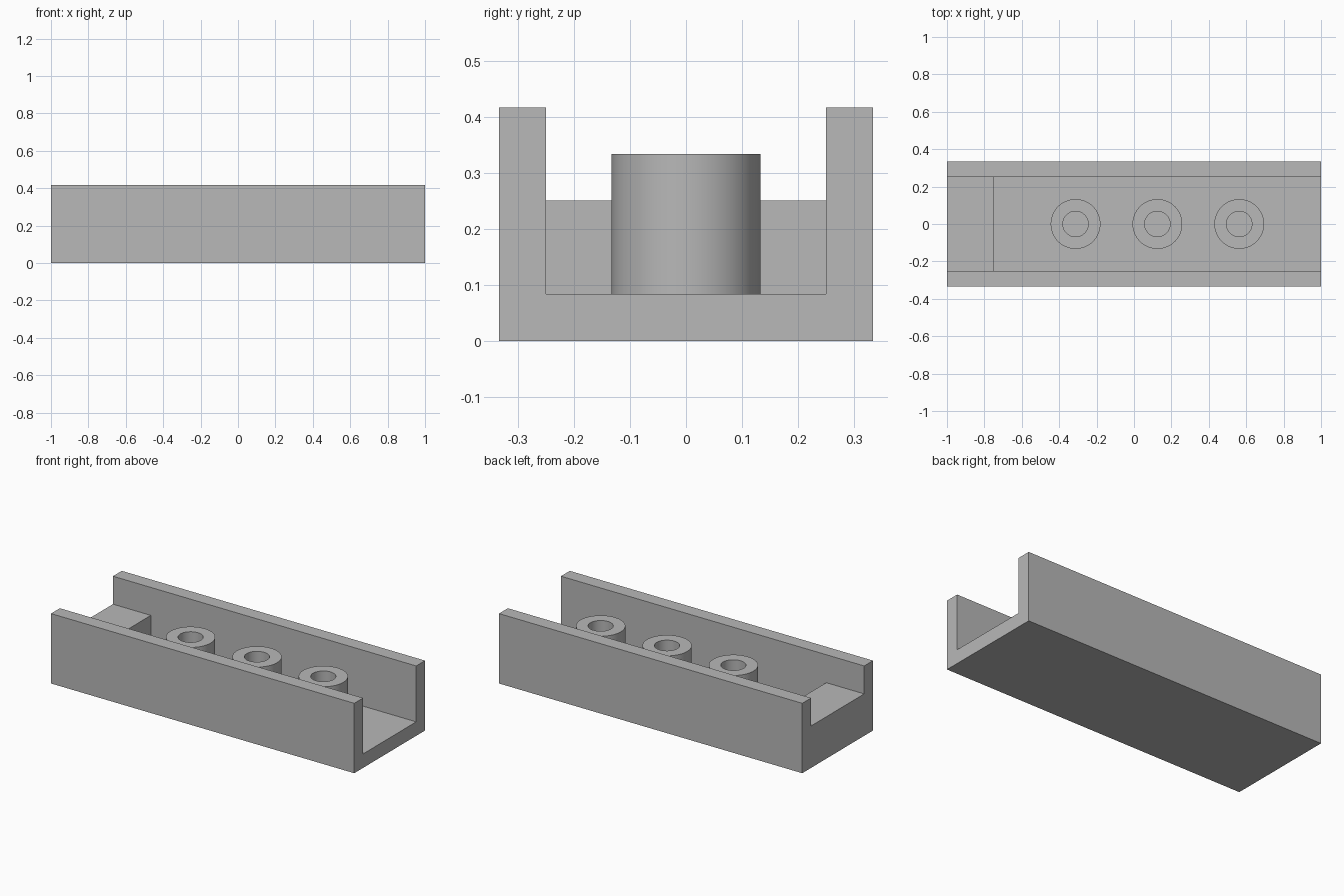
import bpy
import bmesh
from math import pi, radians
from mathutils import Matrix, Vector

if "Cube" in bpy.data.objects:
    bpy.data.objects.remove(bpy.data.objects["Cube"], do_unlink=True)

UNIT = 1 / 12                      # wall and floor thickness
LENGTH, WIDTH, HEIGHT = 2, 8 * UNIT, 5 * UNIT
LEDGE_TOP, LEDGE_X = 3 * UNIT, -0.75
POST_TOP, POST_R, HOLE_R = 4 * UNIT, 0.133, 0.068

grey = bpy.data.materials.new("plain grey")
grey.use_nodes = True
colour = (0.48, 0.48, 0.48, 1)
grey.diffuse_color = colour
grey.node_tree.nodes["Principled BSDF"].inputs["Base Color"].default_value = colour


def make_object(name, bm):
    bmesh.ops.recalc_face_normals(bm, faces=bm.faces)
    mesh = bpy.data.meshes.new(name)
    bm.to_mesh(mesh)
    bm.free()
    mesh.materials.append(grey)
    obj = bpy.data.objects.new(name, mesh)
    bpy.context.collection.objects.link(obj)
    return obj


def activate(obj):
    bpy.ops.object.select_all(action="DESELECT")
    obj.select_set(True)
    bpy.context.view_layer.objects.active = obj


# Solid block for the tray
bm = bmesh.new()
bmesh.ops.create_cube(bm, size=1)
bmesh.ops.scale(bm, vec=(LENGTH, WIDTH, HEIGHT), verts=bm.verts)
bmesh.ops.translate(bm, vec=(0, 0, HEIGHT / 2), verts=bm.verts)
tray = make_object("tray", bm)

# Stepped channel cut through the block, leaving walls, floor and end ledge
half = WIDTH / 2 - UNIT
profile = [(-1.2, LEDGE_TOP), (LEDGE_X, LEDGE_TOP), (LEDGE_X, UNIT),
           (1.2, UNIT), (1.2, 0.6), (-1.2, 0.6)]
bm = bmesh.new()
side = bm.faces.new([bm.verts.new((x, -half, z)) for x, z in profile])
extruded = bmesh.ops.extrude_face_region(bm, geom=[side])["geom"]
bmesh.ops.translate(bm, vec=(0, 2 * half, 0),
                    verts=[v for v in extruded if isinstance(v, bmesh.types.BMVert)])
cutter = make_object("channel_cutter", bm)
cutter.hide_render = True

cut = tray.modifiers.new("channel", "BOOLEAN")
cut.operation = "DIFFERENCE"
cut.solver = "EXACT"
cut.object = cutter
activate(tray)
bpy.ops.object.modifier_apply(modifier=cut.name)
bpy.data.objects.remove(cutter, do_unlink=True)

# Hollow posts along the channel, each a lathed wall standing on the floor
for i, x in enumerate((-0.3125, 0.125, 0.5625)):
    bm = bmesh.new()
    wall = [bm.verts.new((r, 0, z)) for r, z in
            ((POST_R, UNIT), (POST_R, POST_TOP), (HOLE_R, POST_TOP), (HOLE_R, UNIT))]
    edges = [bm.edges.new(pair) for pair in zip(wall, wall[1:])]
    bmesh.ops.spin(bm, geom=wall + edges, cent=(0, 0, 0), axis=(0, 0, 1),
                   angle=2 * pi, steps=64)
    bmesh.ops.remove_doubles(bm, verts=bm.verts, dist=0.0001)
    bmesh.ops.transform(bm, matrix=Matrix.Translation(Vector((x, 0, 0))), verts=bm.verts)
    bmesh.ops.recalc_face_normals(bm, faces=bm.faces)
    # Make sure the open shell faces outward
    top = max(bm.faces, key=lambda f: f.calc_center_median().z)
    flip = top.normal.z < 0
    post = make_object(f"hollow_post_{i + 1}", bm)
    if flip:
        post.data.flip_normals()
    activate(post)
    bpy.ops.object.shade_smooth_by_angle(angle=radians(30))
